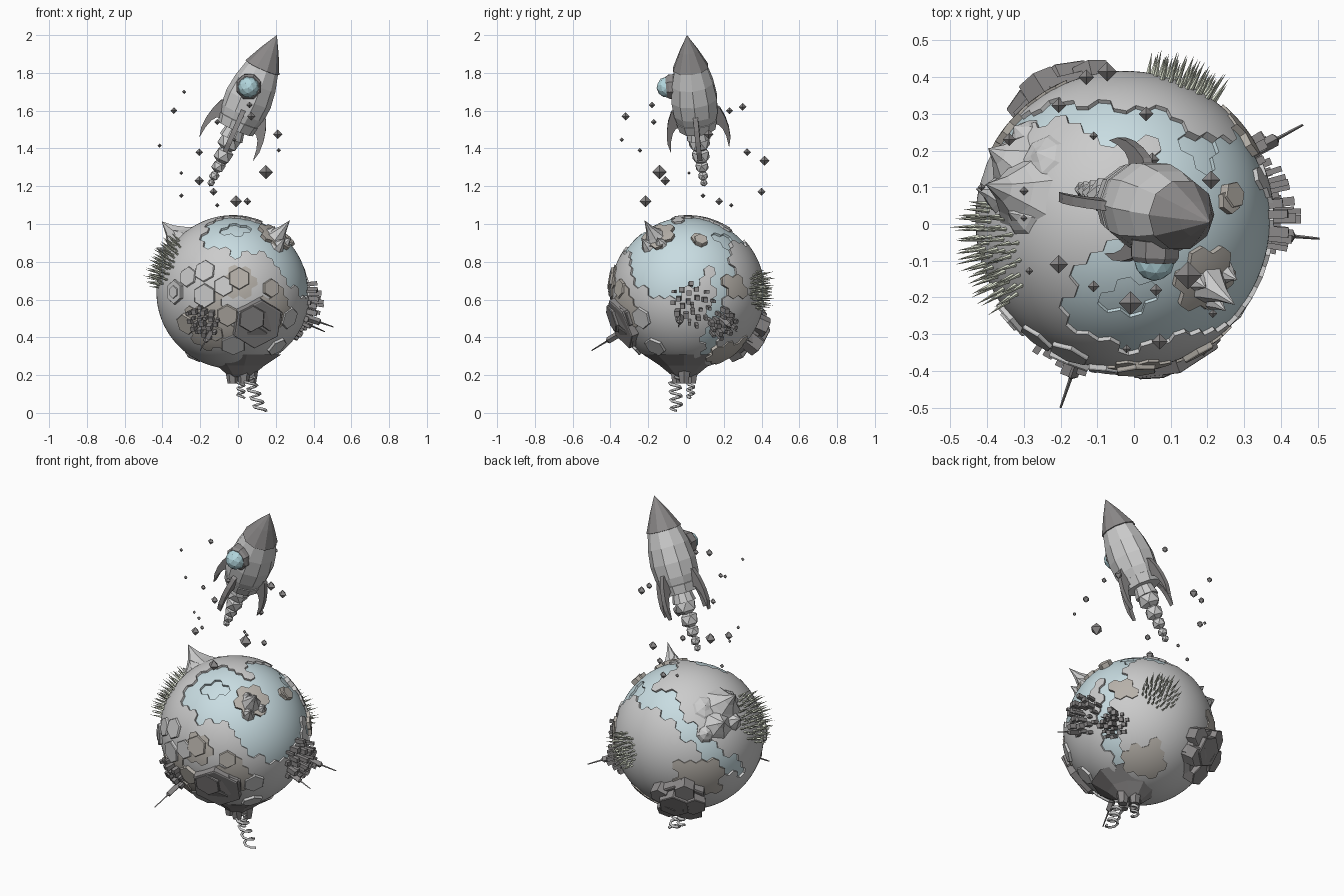
import bpy, bmesh, random
from math import pi, cos, sin, radians
from mathutils import Vector as V, Matrix

if "Cube" in bpy.data.objects:
    bpy.data.objects.remove(bpy.data.objects["Cube"])

random.seed(4)
C, R = V((-.025, .01, .64)), .407


def mat(name, rgb):
    m = bpy.data.materials.new(name)
    m.diffuse_color = (*rgb, 1)
    m.use_nodes = True
    m.node_tree.nodes["Principled BSDF"].inputs["Base Color"].default_value = m.diffuse_color
    return m


SEA = mat("sea", (.58, .72, .76))
SOIL = mat("soil", (.47, .44, .40))
GREY = mat("land", (.53, .53, .53))
DARK = mat("dark", (.26, .25, .25))
GRASS = mat("grass", (.74, .78, .64))
GLASS = mat("glass", (.45, .68, .73))


def finish(bm, name, *mats, smooth=False):
    bmesh.ops.recalc_face_normals(bm, faces=bm.faces[:])
    me = bpy.data.meshes.new(name)
    bm.to_mesh(me)
    bm.free()
    ob = bpy.data.objects.new(name, me)
    bpy.context.collection.objects.link(ob)
    for m in mats:
        me.materials.append(m)
    if smooth:
        bpy.context.view_layer.objects.active = ob
        ob.select_set(True)
        bpy.ops.object.shade_smooth_by_angle(angle=radians(25))
        ob.select_set(False)
    return ob


def on_planet(d, h=0.0, turn=0.0):
    """Matrix standing on the planet with z pointing outwards."""
    d = V(d).normalized()
    return (Matrix.Translation(C + d * (R + h)) @ d.to_track_quat('Z', 'Y').to_matrix().to_4x4()
            @ Matrix.Rotation(turn, 4, 'Z'))


def lathe(bm, M, prof, n):
    """Closed turned shape from (radius, height) pairs; radius 0 gives a tip."""
    rings = []
    for r, h in prof:
        k = n if r else 1
        rings.append([bm.verts.new(M @ V((r * cos(2 * pi * i / n), r * sin(2 * pi * i / n), h))) for i in range(k)])
    for a, b in zip(rings, rings[1:]):
        for i in range(n):
            j = (i + 1) % n
            vs = [a[i % len(a)], a[j % len(a)], b[j % len(b)], b[i % len(b)]]
            bm.faces.new(list(dict.fromkeys(vs)))
    for ring in (rings[0], rings[-1]):
        if len(ring) > 2:
            bm.faces.new(ring)


def near(p, caps):
    return any(p.angle(V(d)) < radians(a) for d, a in caps)


# Planet: hexagonal tiles, each at sea, land or soil level
def path(pts, width):
    return [(V(a).normalized().lerp(V(b).normalized(), t / 5), width)
            for a, b in zip(pts, pts[1:]) for t in range(6)]


soil = [((.05, -1, .1), 13), ((-.3, -.85, -.45), 20), ((-.6, .65, -.2), 20), ((.8, .6, .05), 9),
        ((.55, -.8, -.2), 13), ((.3, .5, -.8), 16), ((.24, -.16, .31), 12), ((.3, .07, .28), 5)]
sea = [((.75, -.25, .5), 36), ((.02, -.24, .34), 25), ((.22, .1, .33), 25)]
sea += path([(.1, .27, .28), (-.02, .62, .785), (-.4, .75, .5), (-.65, .65, .33), (-.85, .4, 0), (-.96, .17, -.21)], 6)
sea += path([(.3, .2, .17), (.36, .15, -.03), (.32, .14, -.2), (.15, .05, -.38)], 6)
deep = [((.01, -.22, .34), 9), ((.2, .2, .29), 9)]


def level(p):
    if near(p, soil):
        return R + .007, 1
    if near(p, sea):
        return R - (.024 if near(p, deep) else .012), 2
    return R, 0


ico = bmesh.new()
bmesh.ops.create_icosphere(ico, subdivisions=4, radius=1)
tiles = {v: level(v.co.normalized()) for v in ico.verts}
bm = bmesh.new()
N = 2


def grid(a, p, q, r, m):
    def P(i, j):
        return bm.verts.new(C + (a * (N - i - j) + p * i + q * j).normalized() * r)
    for i in range(N):
        for j in range(N - i):
            bm.faces.new((P(i, j), P(i + 1, j), P(i, j + 1))).material_index = m
            if i + j < N - 1:
                bm.faces.new((P(i + 1, j), P(i + 1, j + 1), P(i, j + 1))).material_index = m


for e in ico.edges:
    p, q = [f.calc_center_median().normalized() for f in e.link_faces]
    (ra, ma), (rb, mb) = [tiles[v] for v in e.verts]
    grid(e.verts[0].co.normalized(), p, q, ra, ma)
    grid(e.verts[1].co.normalized(), p, q, rb, mb)
    if ra != rb:
        for i in range(N):
            s, t = [p.lerp(q, k / N).normalized() for k in (i, i + 1)]
            f = bm.faces.new([bm.verts.new(C + x) for x in (s * ra, t * ra, t * rb, s * rb)])
            f.material_index = ma if ra > rb else mb
ico.free()
bmesh.ops.remove_doubles(bm, verts=bm.verts[:], dist=.0005)
finish(bm, "planet", GREY, SOIL, SEA, smooth=True)


# Hexagonal rock plates and stacked outcrops: direction, radius, height
def plates(name, items, m):
    bm = bmesh.new()
    for d, r, h in items:
        lathe(bm, on_planet(d, 0, pi / 6), [(r, -.05), (r, h - .004), (r * .95, h)], 6)
    finish(bm, name, m)


plates("grey_plates", [((-.31, -.27, 0), .065, .012), ((-.31, -.27, 0), .035, .018), ((-.15, -.36, .11), .06, .008),
                       ((-.15, -.38, -.02), .065, .014), ((-.24, -.32, .08), .055, .008), ((-.05, -.4, .03), .055, .012),
                       ((.3, -.25, -.14), .06, .01), ((.24, -.18, -.3), .06, .01), ((0, -.3, -.28), .07, .01)], GREY)
plates("soil_plates", [((.03, -.4, .07), .06, .016), ((-.25, -.28, -.17), .06, .014), ((-.03, -.38, -.12), .06, .015),
                       ((.2, -.36, .02), .05, .014), ((.3, .07, .28), .038, .012), ((-.1, -.34, -.22), .05, .012)], SOIL)
plates("dark_plates", [((.13, -.36, -.17), .14, .018), ((.09, -.37, -.13), .075, .036), ((.2, -.34, -.14), .07, .022),
                       ((.12, -.33, -.24), .065, .022)], DARK)
plates("rock_outcrop", [((-.42, .75, -.5), .14, .025), ((-.36, .8, -.5), .09, .08), ((-.55, .68, -.5), .07, .08),
                        ((-.25, .8, -.62), .06, .08), ((-.45, .6, -.7), .07, .065), ((-.2, .88, -.4), .055, .06),
                        ((-.5, .8, -.3), .06, .07)], DARK)

# Mountain peaks: direction, radius, height
bm = bmesh.new()
for d, r, h in [((-.385, .1, .38), .12, .135), ((-.38, .2, .25), .1, .08), ((-.38, .08, .22), .07, .07),
                ((-.31, .02, .32), .08, .05), ((-.26, .2, .33), .09, .025), ((-.33, .28, .2), .06, .03),
                ((.3, -.23, .38), .07, .13), ((.29, -.26, .3), .045, .06), ((.24, -.2, .38), .045, .045),
                ((.34, -.18, .32), .04, .045)]:
    lathe(bm, on_planet(d, 0, r * 40), [(r, -.025), (r * .62, h * .15), (r * .3, h * .5), (0, h)], 7)
finish(bm, "mountain_peaks", GREY)

# Spiky grass clumps
bm = bmesh.new()
for d, count, spread in [((-.385, -.1, .17), 75, .15), ((.17, .40, .01), 60, .105)]:
    M = on_planet(d)
    for i in range(count):
        a, r = i * 2.4, spread * (i / count) ** .5
        p = M @ V((r * cos(a), r * sin(a), 0)) - C
        lathe(bm, on_planet(p), [(.007, -.01), (0, random.uniform(.05, .08))], 4)
finish(bm, "grass_spikes", GRASS)

# City blocks and spires
bm = bmesh.new()
for d, count, spread in [((.39, .02, -.06), 24, .12), ((.34, .19, -.17), 22, .08), ((-.16, -.36, -.16), 24, .09)]:
    M = on_planet(d)
    for i in range(count):
        a, r = i * 2.4, spread * (i / count) ** .5
        p = M @ V((r * cos(a), r * sin(a), 0)) - C
        w = random.uniform(.011, .02)
        lathe(bm, on_planet(p, 0, pi / 4), [(w, -.02), (w, random.uniform(.02, .075) * (1.1 - .5 * r / spread))], 4)
for tip in [(.505, -.04, .455), (.46, .27, .43), (-.2, -.5, .33)]:
    d = V(tip) - C
    h = d.length - R
    lathe(bm, on_planet(d), [(.018, -.02), (.018, h * .5), (.005, h * .55), (.003, h)], 4)
finish(bm, "city_towers", DARK)

# Underside stalk and clustered nozzles
bm = bmesh.new()
lathe(bm, Matrix.Translation((.01, -.01, 0)), [(.22, .31), (.13, .25), (.075, .205), (.055, .19)], 9)
for x, y in [(-.03, -.03), (.03, -.05), (.07, -.01), (.02, .03)]:
    lathe(bm, Matrix.Translation((x, y, 0)), [(.04, .25), (.033, .2), (.025, .155)], 6)
finish(bm, "underside_stalk", DARK)


# Hanging coils
def coil(name, a, b, r, turns):
    cu = bpy.data.curves.new(name, 'CURVE')
    cu.dimensions, cu.bevel_depth, cu.bevel_resolution = '3D', .008, 0
    sp = cu.splines.new('POLY')
    n = turns * 7
    sp.points.add(n)
    for i, p in enumerate(sp.points):
        t = i / n
        c = V(a).lerp(V(b), t)
        p.co = (c.x + r * cos(t * turns * 2 * pi), c.y + r * sin(t * turns * 2 * pi), c.z, 1)
    cu.use_fill_caps = True
    bpy.context.collection.objects.link(bpy.data.objects.new(name, cu))


coil("long_coil", (.055, -.06, .19), (.12, -.05, .012), .03, 4)
coil("short_coil", (.015, .025, .18), (.015, .025, .08), .018, 3)

# Rocket frame: origin at the nose tip, z along the flight direction
d = V((.404, -.104, .908)).normalized()
ex = V((.908, 0, -.404)).normalized()
ey = d.cross(ex)
RK = Matrix.Translation((.206, .005, 2)) @ Matrix((ex, ey, d)).transposed().to_4x4()

bm = bmesh.new()
lathe(bm, RK, [(0, 0), (.05, -.09), (.098, -.19), (.08, -.195)], 10)
finish(bm, "rocket_nose", DARK)
bm = bmesh.new()
lathe(bm, RK, [(.09, -.188), (.115, -.28), (.127, -.37), (.121, -.45), (.1, -.52)], 10)
lathe(bm, RK, [(.1, -.49), (.112, -.495), (.1, -.545), (.07, -.545)], 10)
lathe(bm, RK, [(.05, -.53), (.065, -.6)], 10)
finish(bm, "rocket_body", GREY)

# Rocket fins
bm = bmesh.new()
outline = [(.1, .415), (.13, .435), (.152, .49), (.165, .55), (.168, .61), (.155, .665),
           (.147, .6), (.133, .555), (.115, .53), (.085, .52)]
for k in range(4):
    M = RK @ Matrix.Rotation(k * pi / 2, 4, 'Z')
    sides = [[bm.verts.new(M @ V((r, y, -t))) for r, t in outline] for y in (-.013, .013)]
    n = len(outline)
    for s in sides:
        bm.faces.new(s)
    for i in range(n):
        j = (i + 1) % n
        bm.faces.new((sides[0][i], sides[0][j], sides[1][j], sides[1][i]))
finish(bm, "rocket_fins", DARK)

# Porthole frame and glass dome
W = RK @ Matrix.Translation((-.025, 0, -.3)) @ Matrix.Rotation(pi / 2, 4, 'X')
bm = bmesh.new()
lathe(bm, W, [(.07, .08), (.07, .125), (.06, .14), (.05, .14)], 8)
finish(bm, "porthole_frame", DARK)
bm = bmesh.new()
bmesh.ops.create_icosphere(bm, subdivisions=2, radius=.056, matrix=W @ Matrix.Translation((0, 0, .137)))
finish(bm, "porthole_glass", GLASS)

# Exhaust puffs
bm = bmesh.new()
for t, r in [(.62, .065), (.70, .053), (.765, .039), (.82, .029), (.86, .021)]:
    bmesh.ops.create_icosphere(bm, subdivisions=1, radius=r, matrix=RK @ Matrix.Translation((0, 0, -t)))
finish(bm, "exhaust_puffs")

# Floating crystals: x, y, z, radius
bm = bmesh.new()
for x, y, z, r in [(.147, -.14, 1.275, .038), (-.01, -.215, 1.12, .032), (-.205, -.11, 1.23, .025), (.06, -.18, 1.63, .017),
                   (.07, -.32, 1.57, .022), (.21, .12, 1.475, .025), (.215, -.244, 1.39, .012), (-.02, -.34, 1.445, .012),
                   (-.3, .016, 1.27, .01), (-.3, .09, 1.15, .013), (-.205, .323, 1.38, .02), (-.11, .24, 1.1, .012),
                   (-.073, .415, 1.335, .027), (-.13, .4, 1.17, .021), (.05, .175, 1.12, .02), (.033, .3, 1.62, .02),
                   (-.34, .23, 1.6, .018), (-.285, -.128, 1.7, .011), (-.11, -.17, 1.54, .016), (-.415, .1, 1.415, .011)]:
    lathe(bm, Matrix.Translation((x, y, z)), [(0, -r), (r, 0), (0, r)], 4)
finish(bm, "floating_crystals", DARK)
